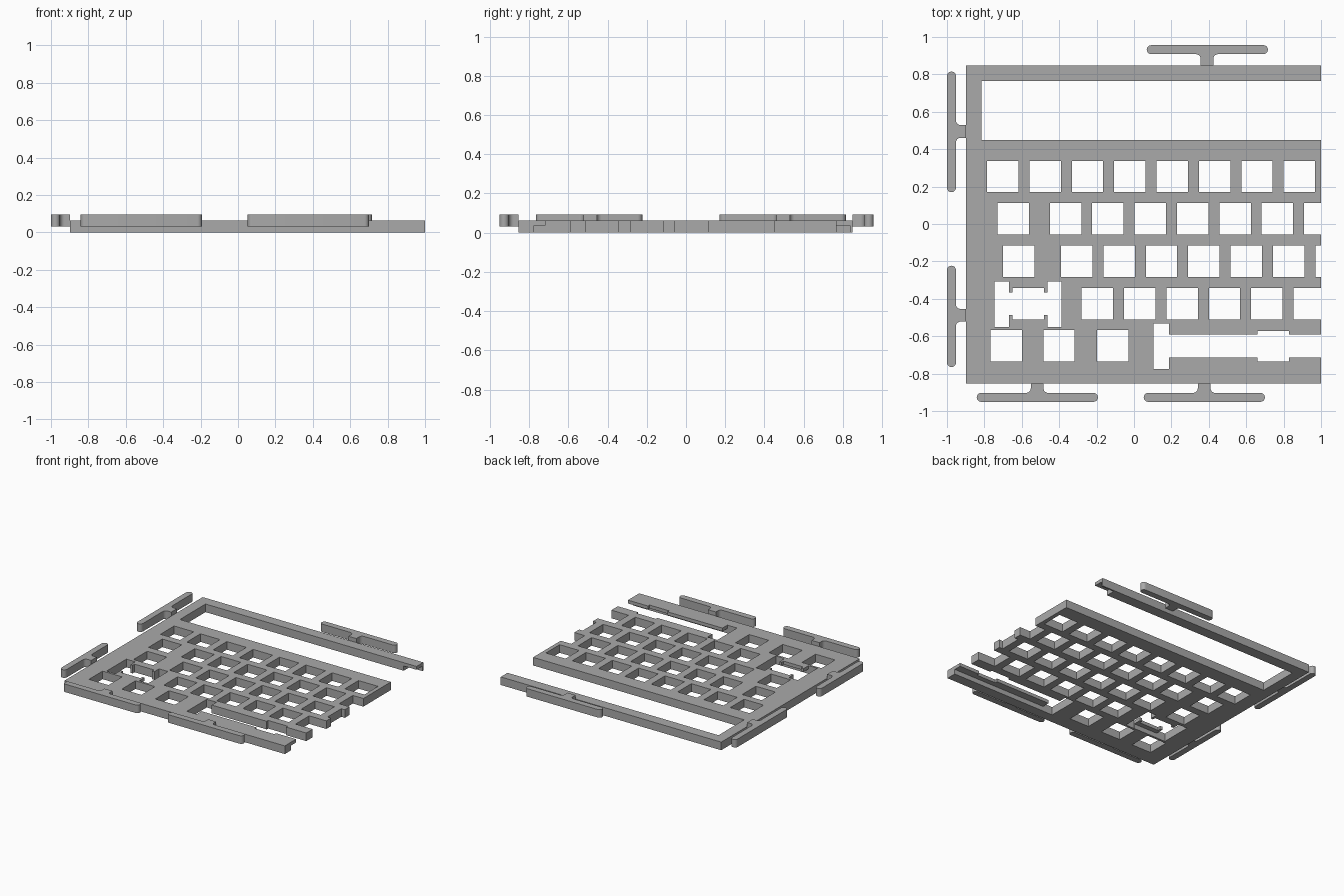
import bpy, bmesh, math
from mathutils import Matrix, Vector

cube = bpy.data.objects.get("Cube")
if cube:
    bpy.data.objects.remove(cube, do_unlink=True)

grey = bpy.data.materials.new("plate grey")
grey.use_nodes = True
GREY = (0.4, 0.4, 0.4, 1)
grey.diffuse_color = GREY
grey.node_tree.nodes["Principled BSDF"].inputs["Base Color"].default_value = GREY

TOP = 0.063       # plate thickness
RECESS = 0.037    # depth of pockets on the underside
KEY, PITCH = 0.168, 0.2266


def add_box(bm, x0, x1, y0, y1, z0=-0.1, z1=0.2):
    size = Matrix.Diagonal((x1 - x0, y1 - y0, z1 - z0, 1))
    centre = Vector((x0 + x1, y0 + y1, z0 + z1)) / 2
    bmesh.ops.create_cube(bm, size=1, matrix=Matrix.Translation(centre) @ size)


def make_object(name, bm):
    mesh = bpy.data.meshes.new(name)
    bm.to_mesh(mesh)
    bm.free()
    mesh.materials.append(grey)
    obj = bpy.data.objects.new(name, mesh)
    bpy.context.collection.objects.link(obj)
    return obj


# Solid plate
bm = bmesh.new()
add_box(bm, -0.897, 1, -0.853, 0.848, 0, TOP)
plate = make_object("switch_plate", bm)

# Key openings: top edge, lone wide key, start of the regular run, count
cut = bmesh.new()
rows = [
    (0.338, None, -0.786, 8),
    (0.112, -0.73, -0.45, 8),
    (-0.116, -0.70, -0.39, 7),
    (-0.343, None, -0.28, 6),
]
for top, lone, start, count in rows:
    columns = [start + i * PITCH for i in range(count)]
    if lone:
        columns.append(lone)
    for x in columns:
        add_box(cut, x, x + KEY, top - KEY, top)
add_box(cut, 0.972, 1.1, -0.284, -0.116)
for x in (-0.768, -0.485, -0.197):
    add_box(cut, x, x + KEY, -0.735, -0.567)

# Display window, open at the right
add_box(cut, -0.815, 1.1, 0.45, 0.765)

# Wide key with two stabiliser slots
add_box(cut, -0.65, -0.482, -0.511, -0.343)
add_box(cut, -0.70, -0.43, -0.487, -0.367)
for x in (-0.745, -0.463):
    add_box(cut, x, x + 0.076, -0.55, -0.308)
add_box(cut, -0.70, -0.43, -0.549, -0.45, -0.1, RECESS)

# Long bottom key, its slot and underside groove
add_box(cut, 0.15, 1.1, -0.715, -0.59)
add_box(cut, 0.103, 0.187, -0.775, -0.532)
add_box(cut, 0.66, 0.828, -0.735, -0.572)
add_box(cut, 0.15, 1.1, -0.774, -0.65, -0.1, RECESS)

# Lap joint under the rear bar
add_box(cut, 0.89, 1.1, 0.70, 0.836, -0.1, RECESS)

cutter = make_object("opening_cutter", cut)
cutter.hide_render = True
mod = plate.modifiers.new("openings", 'BOOLEAN')
mod.operation = 'DIFFERENCE'
mod.solver = 'EXACT'
mod.use_self = True
mod.object = cutter
graph = bpy.context.evaluated_depsgraph_get()
cut_mesh = bpy.data.meshes.new_from_object(plate.evaluated_get(graph))
plate.modifiers.clear()
plate.data = cut_mesh
bpy.data.objects.remove(cutter, do_unlink=True)


def arc(cx, cy, r, start, end, steps=6):
    angles = [math.radians(start + (end - start) * i / steps) for i in range(steps + 1)]
    return [(cx + r * math.cos(a), cy + r * math.sin(a)) for a in angles]


def make_tab(name, anchor, angle, before, after, gap=0.058, bar=0.048):
    """Rounded bar on a filleted stem; local +y points away from the plate."""
    r, half, fillet = bar / 2, 0.034, 0.025
    mid = gap + r
    points = [(-half, 0), (half, 0)]
    points += arc(half + fillet, gap - fillet, fillet, 180, 90)
    points += arc(after - r, mid, r, -90, 90, 10)
    points += arc(r - before, mid, r, 90, 270, 10)
    points += arc(-half - fillet, gap - fillet, fillet, 90, 0)
    bm = bmesh.new()
    face = bm.faces.new([bm.verts.new((x, y, 0.032)) for x, y in points])
    ext = bmesh.ops.extrude_face_region(bm, geom=[face])
    tops = [v for v in ext["geom"] if isinstance(v, bmesh.types.BMVert)]
    bmesh.ops.translate(bm, verts=tops, vec=(0, 0, 0.062))
    bmesh.ops.recalc_face_normals(bm, faces=bm.faces)
    place = Matrix.Translation((*anchor, 0)) @ Matrix.Rotation(math.radians(angle), 4, 'Z')
    bm.transform(place)
    obj = make_object(name, bm)
    bpy.ops.object.select_all(action='DESELECT')
    obj.select_set(True)
    bpy.context.view_layer.objects.active = obj
    bpy.ops.object.shade_smooth_by_angle(angle=math.radians(35))


# Mounting tabs around the edge
make_tab("rear_tab", (0.39, 0.848), 0, 0.322, 0.326, gap=0.06)
make_tab("right_side_rear_tab", (-0.897, 0.495), 90, 0.325, 0.32, gap=0.055)
make_tab("right_side_front_tab", (-0.897, -0.488), 90, 0.277, 0.265, gap=0.055)
make_tab("front_right_tab", (-0.518, -0.853), 180, 0.325, 0.323, gap=0.05)
make_tab("front_left_tab", (0.375, -0.853), 180, 0.325, 0.323, gap=0.05)
